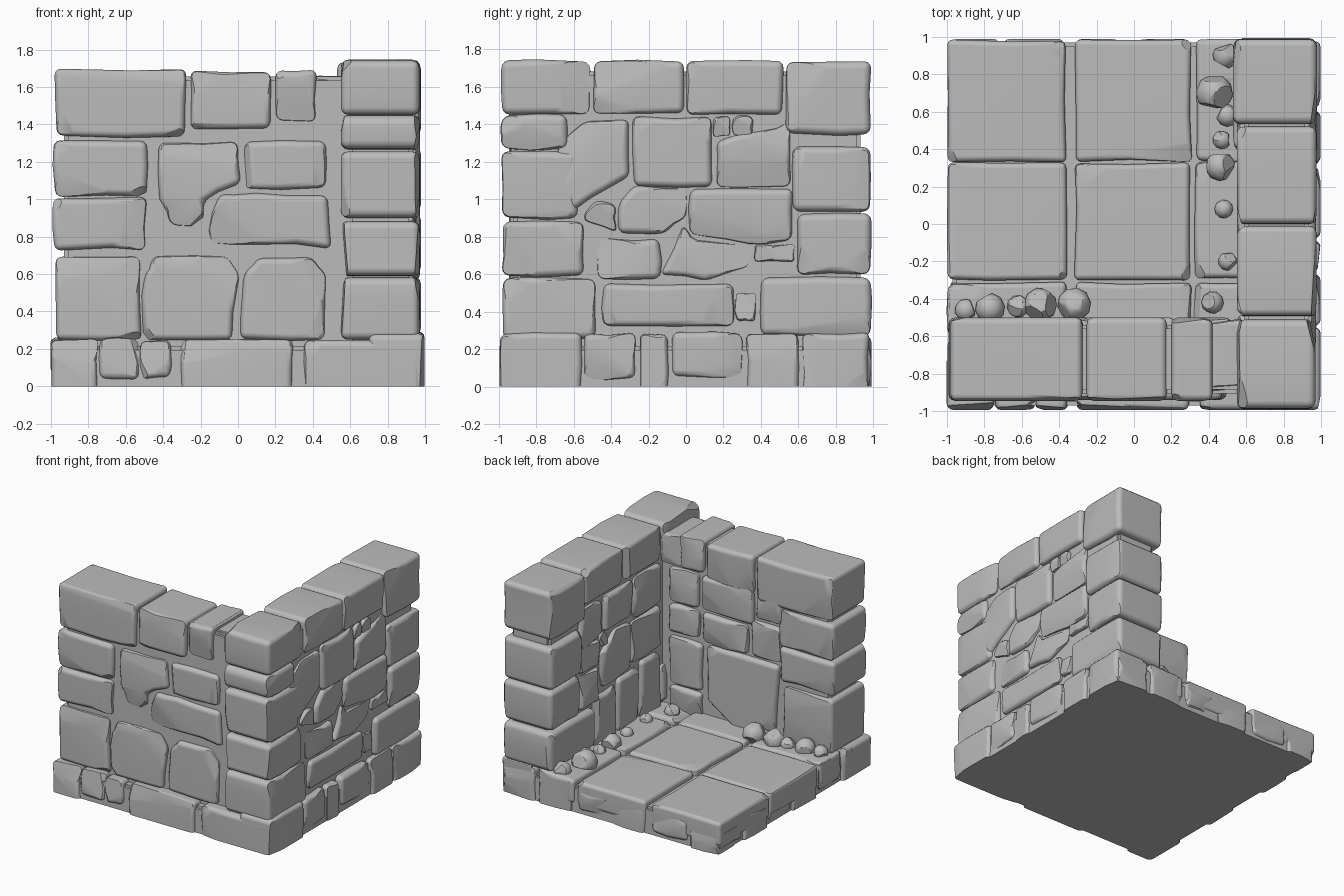
import bpy, bmesh, math, random
from mathutils import Vector

random.seed(7)
cube = bpy.data.objects.get("Cube")
if cube:
    bpy.data.objects.remove(cube, do_unlink=True)

grey = bpy.data.materials.new("stone_grey")
grey.use_nodes = True
grey.diffuse_color = (.5, .5, .5, 1)
grey.node_tree.nodes["Principled BSDF"].inputs["Base Color"].default_value = (.5, .5, .5, 1)
made = []

# Map outline coordinates u, v and depth d onto the model, by depth axis
PLACE = {"x": lambda u, v, d: Vector((d, u, v)),
         "y": lambda u, v, d: Vector((u, d, v)),
         "z": lambda u, v, d: Vector((u, v, d))}


def finish(bm, name):
    bmesh.ops.recalc_face_normals(bm, faces=bm.faces)
    mesh = bpy.data.meshes.new(name)
    bm.to_mesh(mesh)
    bm.free()
    mesh.materials.append(grey)
    obj = bpy.data.objects.new(name, mesh)
    bpy.context.collection.objects.link(obj)
    made.append(obj)
    return obj


def slice_off(bm, point, normal):
    """Cut away everything beyond a plane and close the cut."""
    cut = bmesh.ops.bisect_plane(bm, geom=bm.verts[:] + bm.edges[:] + bm.faces[:],
                                 plane_co=point, plane_no=normal, clear_outer=True)
    edges = [e for e in cut["geom_cut"] if isinstance(e, bmesh.types.BMEdge) and e.is_boundary]
    if edges:
        bmesh.ops.holes_fill(bm, edges=edges)


def rect(u0, v0, u1, v1):
    return [(u0, v0), (u1, v0), (u1, v1), (u0, v1)]


def stone(name, axis, outline, d0, d1, rough=.012, chips=5, soft=.035):
    """A hewn block: wobbly outline, extruded, rounded, then chipped."""
    if len(outline) == 4 and not isinstance(outline[0], tuple):
        outline = rect(*outline)
    wob = lambda: random.uniform(-rough, rough)
    pts = []
    for a, b in zip(outline, outline[1:] + outline[:1]):
        pts.append((a[0] + wob() / 2, a[1] + wob() / 2))
        t = random.uniform(.35, .65)
        pts.append((a[0] + (b[0] - a[0]) * t + wob(), a[1] + (b[1] - a[1]) * t + wob()))
    place = PLACE[axis]
    bm = bmesh.new()
    rings = [[bm.verts.new(place(u, v, d)) for u, v in pts] for d in (d0, d1)]
    bm.faces.new(rings[0])
    bm.faces.new(rings[1][::-1])
    n = len(pts)
    for i in range(n):
        j = (i + 1) % n
        bm.faces.new((rings[0][i], rings[0][j], rings[1][j], rings[1][i]))
    bmesh.ops.recalc_face_normals(bm, faces=bm.faces)
    sharp = [e for e in bm.edges if e.calc_face_angle(0) > .5]
    bmesh.ops.bevel(bm, geom=sharp, offset=soft, segments=3, profile=.5,
                    affect="EDGES", clamp_overlap=True)
    # shallow facets on the faces and knocked corners
    for k in range(chips):
        side = 1 if k % 2 else -1
        lean = random.uniform(.12, .3) if k < chips - 1 else 1
        turn = random.uniform(0, math.tau)
        normal = place(lean * math.cos(turn), lean * math.sin(turn), side).normalized()
        reach = max(v.co.dot(normal) for v in bm.verts)
        slice_off(bm, normal * (reach - random.uniform(.008, .022)), normal)
    if min(v.co.z for v in bm.verts) < 0:
        slice_off(bm, Vector(), Vector((0, 0, -1)))
    return finish(bm, name)


def core(name, x, y, z):
    """Plain mortar block between the stones."""
    bm = bmesh.new()
    bmesh.ops.create_cube(bm, size=1)
    for v in bm.verts:
        v.co = [(a + b) / 2 + c * (b - a) for (a, b), c in zip((x, y, z), v.co)]
    bmesh.ops.bevel(bm, geom=[e for e in bm.edges if max(v.co.z for v in e.verts) > .01],
                    offset=.02, segments=2, affect="EDGES")
    return finish(bm, name)


# Mortar
core("base_mortar", (-.97, .975), (-.97, .97), (0, .215))
core("front_wall_mortar", (-.93, .9), (-.905, -.54), (.1, 1.655))
core("right_wall_mortar", (.59, .935), (-.92, .93), (.1, 1.68))

# Floor tiles
columns = [(-.995, -.36), (-.315, .305), (.33, .62)]
rows = [(.335, .985), (-.295, .325), (-.6, -.315)]
for x0, x1 in columns:
    for y0, y1 in rows:
        stone("floor_tile", "z", (x0, y0, x1, y1), .07, .262, chips=4, soft=.03)

# Base course, front and right
for u0, u1, low in [(-1, -.75, -.06), (-.74, -.53, .04), (-.52, -.36, .04),
                    (-.3, .29, -.06), (.36, .98, -.06)]:
    stone("front_base_stone", "y", (u0, low, u1, .25), -.995, -.7)
for u0, u1, low in [(-.99, -.56, -.06), (-.54, -.27, .04), (-.25, -.1, -.06),
                    (-.07, .3, .05), (.32, .6, -.06), (.62, .98, -.06)]:
    stone("right_base_stone", "x", (u0, low, u1, .285), .7, .998)

# Base course, back and left
for u0, u1, low in [(-.98, -.72, -.06), (-.7, -.37, .03), (-.3, -.02, -.06),
                    (0, .3, .03), (.36, .66, -.06), (.68, .98, -.06)]:
    stone("back_base_stone", "y", (u0, low, u1, .2 if u0 < .3 else .27), .75, .99)
for u0, u1, low in [(-.96, -.62, -.06), (-.6, -.32, .03), (-.29, .02, -.06),
                    (.04, .32, .03), (.36, .66, -.06), (.68, .97, .03)]:
    stone("left_base_stone", "x", (u0, low, u1, .2 if u0 > -.5 else .25), -.998, -.75)

# Front wall: blocks running through the wall
for block in [(-.975, 1.34, -.28, 1.7), (-.25, 1.38, .17, 1.685), (.2, 1.42, .42, 1.69),
              (-.98, 1.01, -.49, 1.31), (-.985, .73, -.49, 1.01), (-.975, .25, -.52, .69)]:
    stone("front_wall_block", "y", block, -.945, -.5)
stone("front_wall_cap", "y", (.4, 1.42, .6, 1.66), -.9, -.51)

# Front wall: outer face
outer = [[(-.42, 1.3), (0, 1.31), (.02, 1.08), (-.18, .99), (-.2, .86), (-.36, .87), (-.42, 1)],
         (.03, 1.06, .47, 1.31),
         [(-.17, .77), (.08, .76), (.5, .74), (.48, 1.02), (.1, 1.03), (-.1, 1.03)],
         [(-.51, .25), (-.03, .25), (.01, .6), (-.06, .69), (-.45, .69), (-.5, .6)],
         [(.01, .25), (.46, .25), (.47, .6), (.4, .69), (.1, .68), (.03, .6)]]
for shape in outer:
    stone("front_outer_stone", "y", shape, -.94, -.7)

# Front wall: inner face
inner = [(.25, 1.12, .52, 1.4), (-.24, 1.12, .22, 1.4), (-.5, 1.18, -.27, 1.4),
         (.25, .87, .52, 1.1), (-.2, .86, .21, 1.1), (-.5, .87, -.23, 1.16),
         (.22, .45, .52, .84), (.22, .22, .52, .43),
         [(-.45, .3), (-.1, .22), (.17, .4), (.18, .84), (-.48, .84)]]
for shape in inner:
    stone("front_inner_stone", "y", shape, -.74, -.5)

# Corner pillar and far-end pillar
for low, high, back in [(1.455, 1.735, -.51), (1.27, 1.45, -.63), (.9, 1.255, -.58),
                        (.59, .885, -.54), (.25, .575, -.48)]:
    stone("corner_block", "x", (-.98, low, back, high), .55, .97, soft=.04)
for low, high, near in [(1.35, 1.735, .53), (.93, 1.28, .57), (.6, .92, .59), (.27, .585, .4)]:
    stone("end_block", "x", (near, low, .985, high), .53, .978, soft=.04)

# Right wall: top course
for y0, y1 in [(-.495, -.01), (.005, .515)]:
    stone("right_wall_cap", "x", (y0, 1.455, y1, 1.735), .55, .975)

# Right wall: outer face
outer = [[(-.68, 1.13), (-.61, .93), (-.3, 1.12), (-.3, 1.42), (-.54, 1.42), (-.68, 1.28)],
         (-.28, 1.07, .14, 1.44), (.15, 1.33, .24, 1.44), (.25, 1.34, .36, 1.44),
         [(.16, 1.07), (.56, 1.07), (.56, 1.41), (.4, 1.36), (.16, 1.31)],
         [(-.56, .89), (-.37, .82), (-.37, .97), (-.48, .99)],
         [(-.36, .82), (-.12, .82), (0, .9), (0, 1.05), (-.27, 1.08), (-.36, .98)],
         [(.02, .82), (.33, .76), (.57, .78), (.57, 1.05), (.02, 1.05)],
         (-.47, .58, -.14, .79),
         [(-.13, .6), (.1, .56), (.34, .64), (.35, .75), (.03, .79), (-.01, .86)],
         (.36, .67, .58, .76), (-.44, .32, .25, .545), (.27, .35, .37, .5)]
for shape in outer:
    stone("right_outer_stone", "x", shape, .75, .972)

# Right wall: inner face
inner = [[(.28, 1.15), (.5, 1.08), (.58, 1.2), (.55, 1.43), (.28, 1.43)],
         (-.12, 1.14, .25, 1.43), (-.48, 1.1, -.14, 1.43),
         (.3, .9, .56, 1.1), (.2, 1.02, .29, 1.13),
         [(-.08, .72), (.27, .68), (.28, .98), (.1, 1.11), (-.1, 1.08)],
         (-.48, .74, -.11, 1.08), (.3, .6, .56, .88),
         (.1, .24, .38, .65), (-.2, .25, .08, .68), (-.48, .22, -.22, .71)]
for shape in inner:
    stone("right_inner_stone", "x", shape, .55, .78)

# Rubble along the foot of both walls
spots = [(-.77, -.45, .08), (-.62, -.44, .06), (-.5, -.43, .09), (-.32, -.43, .09),
         (-.9, -.46, .06), (.42, -.42, .06), (.5, -.2, .05), (.46, .31, .08),
         (.47, .45, .05), (.43, .7, .1), (.49, .9, .07), (.5, .58, .06), (.48, .08, .05)]
for x, y, r in spots:
    bm = bmesh.new()
    bmesh.ops.create_icosphere(bm, subdivisions=2, radius=r)
    for k in range(6):
        n = Vector([random.uniform(-1, 1) for _ in range(3)]).normalized()
        slice_off(bm, n * r * random.uniform(.7, .9), n)
    rock = finish(bm, "rubble_stone")
    rock.location = (x, y, .25 + r * .35)
    rock.rotation_euler.z = random.uniform(0, math.tau)

# Rounded shading with crisp chip edges
for obj in bpy.context.selected_objects:
    obj.select_set(False)
for obj in made:
    obj.select_set(True)
bpy.context.view_layer.objects.active = made[0]
bpy.ops.object.shade_smooth_by_angle(angle=math.radians(32))
for obj in made:
    obj.modifiers.new("flat_faces", "WEIGHTED_NORMAL").keep_sharp = True
